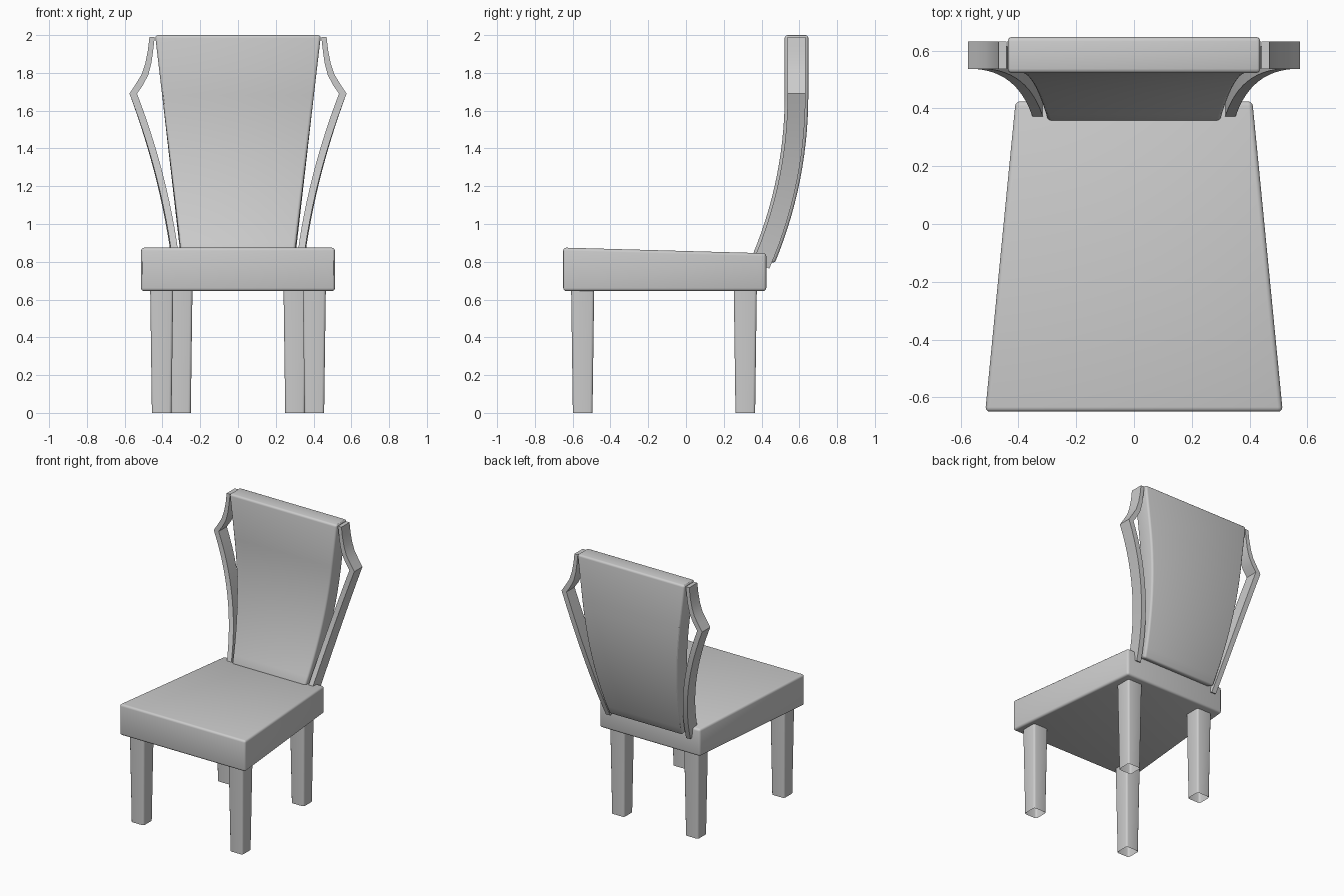
import bpy, bmesh, math

if "Cube" in bpy.data.objects:
    bpy.data.objects.remove(bpy.data.objects["Cube"])


def loft(name, rings, caps=True, bevel=0.0, segments=3):
    """Skin a series of four-corner rings, then round the sharp edges."""
    bm = bmesh.new()
    vs = [[bm.verts.new(p) for p in r] for r in rings]
    for a, b in zip(vs, vs[1:]):
        for i in range(4):
            j = (i + 1) % 4
            bm.faces.new((a[i], a[j], b[j], b[i]))
    if caps:
        bm.faces.new(vs[0])
        bm.faces.new(vs[-1])
    bmesh.ops.recalc_face_normals(bm, faces=bm.faces[:])
    if bevel:
        sharp = [e for e in bm.edges if len(e.link_faces) == 2
                 and e.calc_face_angle() > math.radians(40)]
        bmesh.ops.bevel(bm, geom=sharp, offset=bevel, segments=segments,
                        profile=0.5, affect='EDGES')
    me = bpy.data.meshes.new(name)
    bm.to_mesh(me)
    bm.free()
    ob = bpy.data.objects.new(name, me)
    bpy.context.collection.objects.link(ob)
    bpy.ops.object.select_all(action='DESELECT')
    ob.select_set(True)
    bpy.context.view_layer.objects.active = ob
    bpy.ops.object.shade_smooth_by_angle(angle=math.radians(30))
    return ob


def square(x, y, z, h):
    return [(x - h, y - h, z), (x + h, y - h, z), (x + h, y + h, z), (x - h, y + h, z)]


# Back curve seen from the side: an arc that ends upright at z = 1.68
R, Z_UP, Y_UP = 2.24, 1.68, 0.585


def back_section(z, x_in, x_out, half_depth):
    d = max(0.0, Z_UP - z)
    y = Y_UP - (R - math.sqrt(R * R - d * d))
    s = d / R
    dy, dz = half_depth * math.sqrt(1 - s * s), -half_depth * s
    return [(x_in, y - dy, z - dz), (x_out, y - dy, z - dz),
            (x_out, y + dy, z + dz), (x_in, y + dy, z + dz)]


# Seat: tapered block, slightly lower at the back
loft("seat", [
    [(-0.515, -0.65, 0.645), (0.515, -0.65, 0.645), (0.515, -0.65, 0.875), (-0.515, -0.65, 0.875)],
    [(-0.41, 0.425, 0.645), (0.41, 0.425, 0.645), (0.41, 0.425, 0.845), (-0.41, 0.425, 0.845)],
], bevel=0.016)

# Back panel: widens towards the top
rings = []
for z in [0.815 + (Z_UP - 0.815) * i / 14 for i in range(15)] + [2.0]:
    w = 0.300 + 0.139 * (z - 0.815) / 1.185
    rings.append(back_section(z, -w, w, 0.0625))
loft("back_panel", rings, bevel=0.015)

# Side rails: flare outwards to a kink, then sweep back to the panel top
path = []
for i in range(15):
    s = 0.907 * i / 14
    path.append((0.783 + s, 0.328 + 0.122 * s + 0.141 * s * s, 0.018 + 0.002 * i / 14))
path += [(1.737, 0.523, 0.021), (1.79, 0.493, 0.018), (1.85, 0.475, 0.016),
         (1.92, 0.463, 0.014), (1.99, 0.455, 0.014)]
for side, sx in (("left", -1), ("right", 1)):
    loft(side + "_back_rail",
         [back_section(z, sx * (x - h), sx * (x + h), 0.0475) for z, x, h in path])

    # Legs: tapered tubes, open at the foot
    for end, x, y in (("front", 0.404, -0.547), ("back", 0.302, 0.314)):
        loft(f"{end}_{side}_leg",
             [square(sx * x, y, 0.0, 0.052), square(sx * x, y, 0.66, 0.061)],
             caps=False, bevel=0.014)
